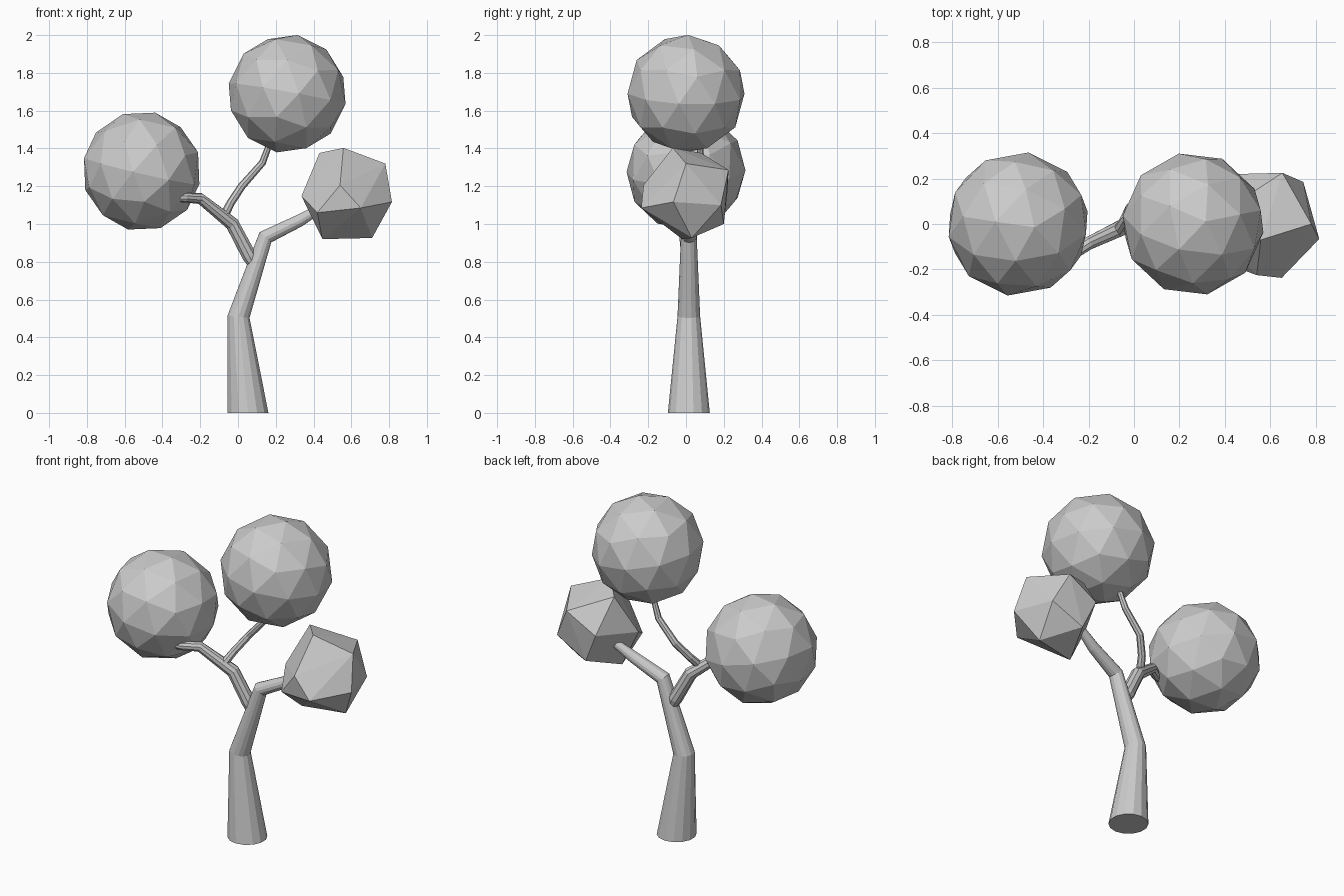
import bpy, bmesh
from mathutils import Vector, Euler

if "Cube" in bpy.data.objects:
    bpy.data.objects.remove(bpy.data.objects["Cube"])


def finish(bm, name):
    bmesh.ops.recalc_face_normals(bm, faces=bm.faces)
    me = bpy.data.meshes.new(name)
    bm.to_mesh(me)
    bm.free()
    ob = bpy.data.objects.new(name, me)
    bpy.context.collection.objects.link(ob)
    return ob


def limb(name, pts, sides, start_normal=None):
    """Tapered tube through (x, y, z, radius) points with capped ends."""
    from math import cos, sin, tau
    bm = bmesh.new()
    P = [Vector(p[:3]) for p in pts]
    rings = []
    u = Vector((0, 1, 0))
    for i, p in enumerate(P):
        a = (p - P[i - 1]).normalized() if i > 0 else Vector()
        b = (P[i + 1] - p).normalized() if i < len(P) - 1 else Vector()
        t = (a + b).normalized()
        if i == 0 and start_normal:
            t = Vector(start_normal)
        u = (u - t * u.dot(t)).normalized()
        v = t.cross(u)
        r = pts[i][3]
        rings.append([bm.verts.new(p + r * (u * cos(tau * k / sides) + v * sin(tau * k / sides)))
                      for k in range(sides)])
    for r0, r1 in zip(rings, rings[1:]):
        for k in range(sides):
            n = (k + 1) % sides
            bm.faces.new((r0[k], r0[n], r1[n], r1[k]))
    bm.faces.new(rings[0])
    bm.faces.new(rings[-1])
    return finish(bm, name)


def foliage(name, centre, radius, rot):
    """Low-poly ball of leaves."""
    bm = bmesh.new()
    m = Euler(rot).to_matrix().to_4x4()
    m.translation = centre
    bmesh.ops.create_icosphere(bm, subdivisions=2, radius=radius, matrix=m)
    return finish(bm, name)


# trunk bending into the right branch
limb("trunk", [(0.053, 0.015, 0, 0.111), (0.003, 0.015, 0.51, 0.06),
               (0.145, 0.015, 0.93, 0.042), (0.33, 0.04, 1.02, 0.033),
               (0.43, 0.06, 1.08, 0.025)], 14, (0, 0, 1))

# left branch
limb("left_branch", [(0.08, 0.015, 0.79, 0.032), (0.06, 0.015, 0.83, 0.04),
                     (-0.03, -0.005, 1.0, 0.038), (-0.2, -0.085, 1.135, 0.03),
                     (-0.28, -0.14, 1.14, 0.026), (-0.35, -0.16, 1.14, 0.018)], 10)

# thin upper branch
limb("upper_branch", [(-0.07, -0.03, 1.05, 0.024), (-0.04, 0.02, 1.11, 0.022),
                      (0.02, 0.075, 1.2, 0.021), (0.13, 0.08, 1.325, 0.019),
                      (0.18, 0.07, 1.46, 0.015)], 8)

# two large foliage balls
foliage("left_foliage", (-0.51, 0, 1.28), 0.318, (0.15, 0.18, 0.5))
foliage("top_foliage", (0.26, 0, 1.69), 0.316, (0, 0.18, 0.2))

# small coarse foliage ball
bm = bmesh.new()
for co in [(.558, -.07, 1.403), (.431, .08, 1.376), (.78, .0, 1.32), (.653, .225, 1.286),
           (.815, -.066, 1.117), (.745, .185, 1.1), (.71, .03, .926), (.447, -.02, .92),
           (.336, -.02, 1.148), (.65, -.237, 1.085), (.54, -.225, 1.206), (.42, -.18, 1.06),
           (.46, .22, 1.18), (.54, .2, 1.0)]:
    bm.verts.new(co)
bmesh.ops.convex_hull(bm, input=bm.verts)
finish(bm, "right_foliage")
